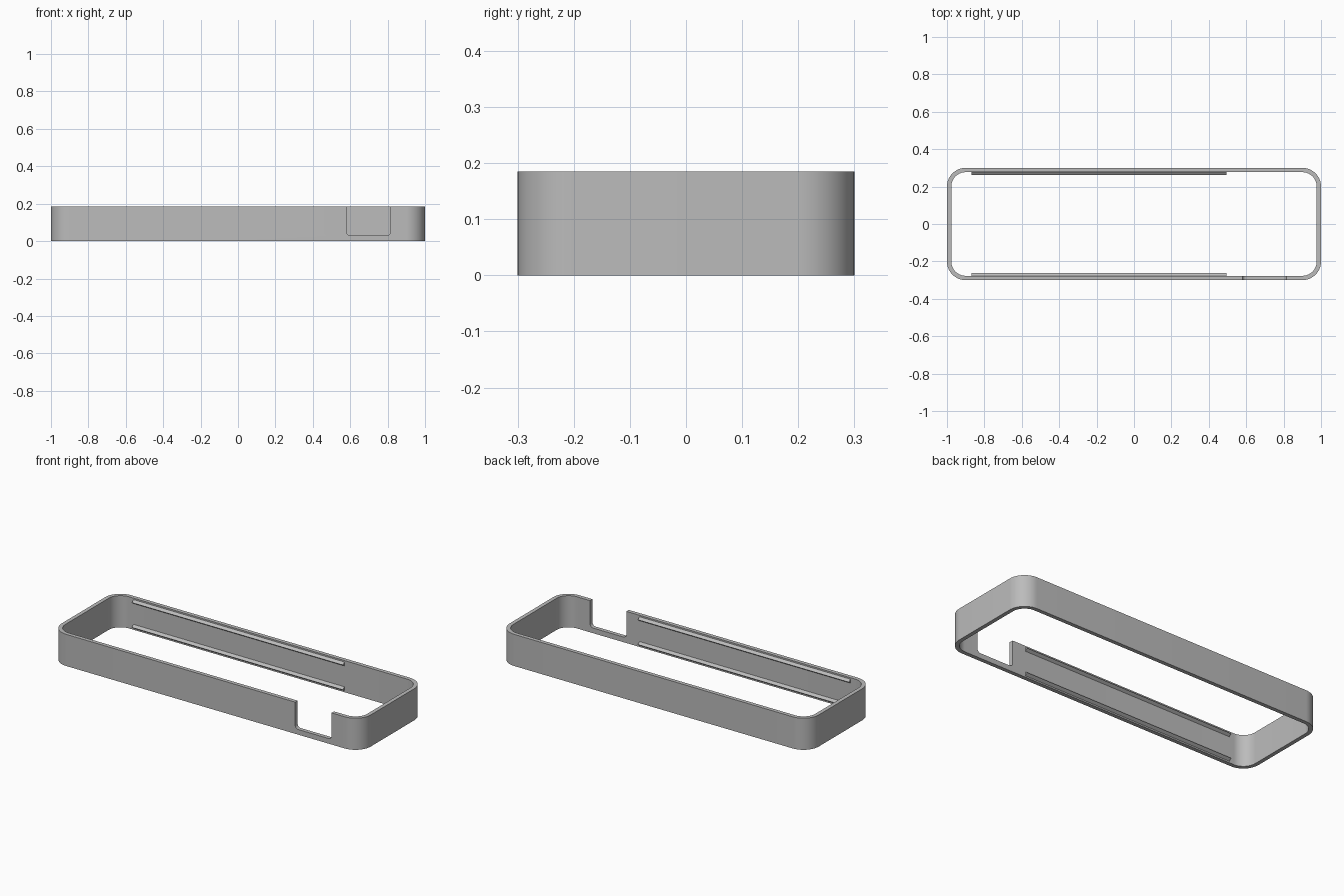
import bpy
import bmesh
from math import cos, sin, pi, radians

if "Cube" in bpy.data.objects:
    bpy.data.objects.remove(bpy.data.objects["Cube"])

HEIGHT, WALL = 0.185, 0.023
HALF_X, HALF_Y, RADIUS = 1.0, 0.3, 0.1

grey = bpy.data.materials.new("plain grey")
grey.use_nodes = True
colour = (0.5, 0.5, 0.5, 1)
grey.diffuse_color = colour
grey.node_tree.nodes["Principled BSDF"].inputs["Base Color"].default_value = colour


def rounded_rect(hx, hy, r, steps=16):
    """Counter-clockwise outline of a rounded rectangle."""
    points = []
    for i, (sx, sy) in enumerate([(1, 1), (-1, 1), (-1, -1), (1, -1)]):
        for k in range(steps + 1):
            a = (i + k / steps) * pi / 2
            points.append((sx * (hx - r) + r * cos(a), sy * (hy - r) + r * sin(a)))
    return points


def make_object(name, bm):
    bmesh.ops.recalc_face_normals(bm, faces=bm.faces)
    mesh = bpy.data.meshes.new(name)
    bm.to_mesh(mesh)
    bm.free()
    mesh.materials.append(grey)
    obj = bpy.data.objects.new(name, mesh)
    bpy.context.collection.objects.link(obj)
    return obj


def prism(name, outline, offset):
    """Extrude a closed 3D outline along an offset."""
    bm = bmesh.new()
    face = bm.faces.new([bm.verts.new(p) for p in outline])
    new = bmesh.ops.extrude_face_region(bm, geom=[face])["geom"]
    verts = [v for v in new if isinstance(v, bmesh.types.BMVert)]
    bmesh.ops.translate(bm, verts=verts, vec=offset)
    return make_object(name, bm)


# Rounded wall: four loops bridged into a closed ring
outer = rounded_rect(HALF_X, HALF_Y, RADIUS)
inner = rounded_rect(HALF_X - WALL, HALF_Y - WALL, RADIUS - WALL)
bm = bmesh.new()
loops = [[bm.verts.new((x, y, z)) for x, y in pts]
         for pts, z in [(outer, 0), (outer, HEIGHT), (inner, HEIGHT), (inner, 0)]]
count = len(outer)
for i in range(4):
    a, b = loops[i], loops[(i + 1) % 4]
    for k in range(count):
        n = (k + 1) % count
        bm.faces.new((a[k], a[n], b[n], b[k]))
wall = make_object("frame_wall", bm)

# Front notch with rounded lower corners, open at the top
left, right, bottom, r = 0.58, 0.815, 0.03, 0.02
notch = [(left, 0.3)]
for cx, start in [(left + r, pi), (right - r, 1.5 * pi)]:
    for k in range(7):
        a = start + k * pi / 12
        notch.append((cx + r * cos(a), bottom + r + r * sin(a)))
notch.append((right, 0.3))
cutter = prism("notch_cutter", [(x, -0.35, z) for x, z in notch], (0, 0.15, 0))
cutter.hide_render = True
cut = wall.modifiers.new("notch", "BOOLEAN")
cut.operation = "DIFFERENCE"
cut.solver = "EXACT"
cut.object = cutter
bpy.context.view_layer.objects.active = wall
wall.select_set(True)
bpy.ops.object.modifier_apply(modifier="notch")
bpy.data.objects.remove(cutter)
bpy.ops.object.shade_smooth_by_angle(angle=radians(30))

# Ridges inside the long walls, an upper and a lower one on each side
face_y, apex_y, half = HALF_Y - WALL + 0.002, 0.261, 0.013
for side, s in [("front", -1), ("back", 1)]:
    for level, z in [("lower", 0.02), ("upper", HEIGHT - 0.02)]:
        section = [(face_y, z - half), (apex_y, z), (face_y, z + half)]
        prism(f"{side}_{level}_ridge",
              [(-0.87, s * y, h) for y, h in section], (1.365, 0, 0))
